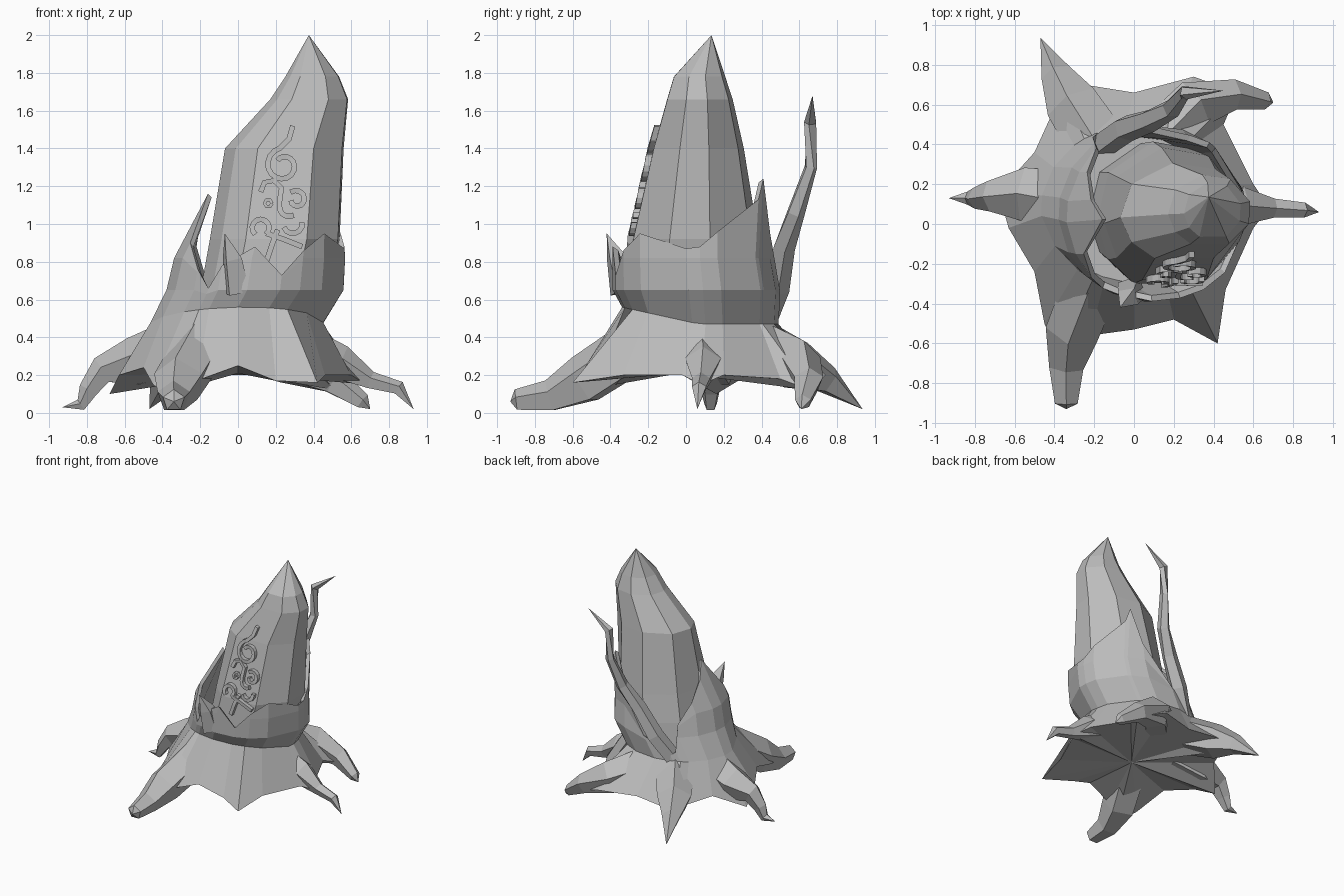
import bpy, bmesh
from math import cos, sin, pi, atan2, radians
from mathutils import Vector
from mathutils.bvhtree import BVHTree

cube = bpy.data.objects.get("Cube")
if cube:
    bpy.data.objects.remove(cube)

grey = bpy.data.materials.new("stone_grey")
grey.use_nodes = True
grey.diffuse_color = (.5, .5, .5, 1)
grey.node_tree.nodes["Principled BSDF"].inputs["Base Color"].default_value = (.5, .5, .5, 1)


def finish(name, bm):
    bmesh.ops.recalc_face_normals(bm, faces=bm.faces)
    mesh = bpy.data.meshes.new(name)
    bm.to_mesh(mesh)
    bm.free()
    mesh.materials.append(grey)
    obj = bpy.data.objects.new(name, mesh)
    bpy.context.collection.objects.link(obj)
    return obj


def loft(name, rings, start=None, end=None):
    """Skin equal-length rings; close the ends with a flat cap or a fan to a point."""
    bm = bmesh.new()
    loops = [[bm.verts.new(p) for p in ring] for ring in rings]
    n = len(loops[0])
    for a, b in zip(loops, loops[1:]):
        for i in range(n):
            j = (i + 1) % n
            bm.faces.new((a[i], a[j], b[j], b[i]))
    for loop, tip in ((loops[0], start), (loops[-1], end)):
        if tip is None:
            bm.faces.new(loop)
        else:
            v = bm.verts.new(tip)
            for i in range(n):
                bm.faces.new((loop[i], loop[(i + 1) % n], v))
    return finish(name, bm)


def outline_point(table, z, angle, inset=0):
    """Point on an oval cross-section whose extents vary with height."""
    lo, hi = table[0], table[-1]
    for a, b in zip(table, table[1:]):
        if a[0] <= z <= b[0]:
            lo, hi = a, b
    t = min(max((z - lo[0]) / (hi[0] - lo[0]), 0), 1)
    left, right, front, back = [u + (v - u) * t for u, v in zip(lo[1:], hi[1:])]
    rx, ry = (right - left) / 2 - inset, (back - front) / 2 - inset
    return Vector(((left + right) / 2 + rx * cos(angle), (front + back) / 2 + ry * sin(angle), z))


def tube(name, path, sides=5, twist=0):
    """Tapering faceted limb along (x, y, z, radius) points."""
    pts = [Vector(p[:3]) for p in path]
    rings = []
    for i, p in enumerate(pts[:-1]):
        along = (pts[i + 1] - pts[max(i - 1, 0)]).normalized()
        side = along.cross(Vector((0, 0, 1))).normalized()
        up = side.cross(along)
        r = path[i][3]
        rings.append([p + r * (side * cos(twist + 2 * pi * k / sides) + up * sin(twist + 2 * pi * k / sides))
                      for k in range(sides)])
    return loft(name, rings, end=pts[-1])


# Leaning standing stone: height, left, right, front, back
stone_shape = [
    (.5, -.23, .41, -.29, .41),
    (.7, -.19, .5, -.34, .42),
    (.92, -.15, .55, -.32, .39),
    (1.4, -.07, .57, -.20, .31),
    (1.66, .17, .59, -.12, .25),
    (1.78, .25, .54, -.08, .21),
]
stone_angles = [radians(a) for a in (-117, -62, -20, 15, 60, 100, 145, 185, 215)]
stone = loft("standing_stone",
             [[outline_point(stone_shape, row[0], a) for a in stone_angles] for row in stone_shape],
             end=(.375, .135, 2))

# Hollow stump: flared foot points with the height of the broken rim above each
stump_shape = [
    (.47, -.47, .45, -.35, .49),
    (.56, -.41, .49, -.34, .5),
    (.65, -.38, .56, -.39, .5),
    (.8, -.35, .57, -.39, .47),
    (.95, -.27, .56, -.39, .47),
    (1.16, -.16, .53, -.38, .49),
    (1.3, -.14, .5, -.36, .5),
]
feet = [
    (0, -.53, .25, .88), (.2, -.48, .17, .73), (.42, -.6, .16, .86), (.46, -.33, .2, .95),
    (.6, -.02, .2, .87), (.68, .08, .15, .88), (.6, .2, .2, .96), (.45, .5, .18, 1.13),
    (.52, .66, .12, 1.24), (.3, .74, .2, .95), (0, .66, .2, .64), (-.25, .7, .2, .52),
    (-.42, .8, .12, .54), (-.4, .58, .2, .75), (-.5, .36, .22, .9), (-.68, .16, .1, 1.04),
    (-.63, -.02, .2, 1.16), (-.5, -.24, .24, .9), (-.45, -.5, .15, .76),
    (-.38, -.66, .1, .66), (-.22, -.56, .17, .78),
]
feet.sort(key=lambda f: atan2(f[1] - .03, f[0] - .05))
turns = [atan2(f[1] - .03, f[0] - .05) for f in feet]
rims = [f[3] for f in feet]
stump_rings = [[Vector(f[:3]) for f in feet]]
stump_rings.append([outline_point(stump_shape, .47 + .09 * max(0, -sin(a)), a) for a in turns])
for level, gap in ((.65, .03), (.82, .015)):
    stump_rings.append([outline_point(stump_shape, min(level, h - gap), a) for a, h in zip(turns, rims)])
stump_rings.append([outline_point(stump_shape, h, a) for a, h in zip(turns, rims)])
stump_rings.append([outline_point(stump_shape, h - .02, a, .03) for a, h in zip(turns, rims)])
stump_rings.append([outline_point(stump_shape, .5, a, .05) for a in turns])
loft("hollow_stump", stump_rings, start=(0, -.03, .21), end=(.1, .05, .5))

# Splinter standing up from the rim
tube("front_splinter", [(-.01, -.33, .64, .08), (-.03, -.37, .82, .06), (-.07, -.42, .95, 0)], 4)

# Roots reaching down to the ground
roots = {
    "front_root": [(-.18, -.22, .38, .15), (-.31, -.54, .17, .14), (-.34, -.72, .085, .09),
                   (-.34, -.9, .065, .06), (-.34, -.93, .06, 0)],
    "right_root": [(-.3, .1, .34, .17), (-.55, .15, .26, .14), (-.72, .14, .22, .08),
                   (-.79, .13, .12, .055), (-.83, .13, .04, .035), (-.93, .13, .03, 0)],
    "left_root": [(.28, .08, .36, .13), (.54, .09, .26, .1), (.7, .08, .17, .05),
                  (.85, .07, .13, .04), (.93, .06, .02, 0)],
    "back_right_root": [(-.15, .35, .36, .16), (-.31, .6, .24, .14), (-.39, .75, .17, .08),
                        (-.47, .935, .02, 0)],
    "back_left_root": [(.1, .38, .34, .15), (.3, .6, .26, .13), (.5, .65, .17, .08),
                       (.66, .62, .06, .045), (.7, .61, .02, 0)],
}
for name, path in roots.items():
    tube(name, path, 5, pi / 10)

# Thin branch curling up behind the stone
tube("back_branch", [(-.16, .4, .46, .07), (-.04, .48, .66, .07), (.08, .52, .88, .06),
                     (.19, .58, 1.06, .05), (.25, .66, 1.3, .035), (.26, .66, 1.54, .035),
                     (.45, .67, 1.68, 0)], 5)

# Raised swirl ornaments on the front of the stone
surface = BVHTree.FromObject(stone, bpy.context.evaluated_depsgraph_get())


def arc(cx, cz, r0, r1, a0, a1, steps=10):
    """Spiral arc in the front plane, angles in degrees."""
    out = []
    for k in range(steps + 1):
        t = k / steps
        r, a = r0 + (r1 - r0) * t, radians(a0 + (a1 - a0) * t)
        out.append((cx + r * cos(a), cz + r * sin(a)))
    return out


def ornament(name, pts, half=.014, depth=.03):
    """Square-edged band that follows the stone surface."""
    rings = []
    for i, (x, z) in enumerate(pts):
        a, b = pts[max(i - 1, 0)], pts[min(i + 1, len(pts) - 1)]
        across = Vector((a[1] - b[1], 0, b[0] - a[0])).normalized() * half
        hit = surface.ray_cast(Vector((x, -2, z)), Vector((0, 1, 0)))[0]
        base = hit if hit else Vector((x, -.25, z))
        out = Vector((0, -depth, 0))
        sunk = Vector((0, depth, 0))
        rings.append([base + across + out, base - across + out, base - across + sunk, base + across + sunk])
    loft(name, rings)


ornament("large_swirl", [(.29, 1.52), (.27, 1.45), (.22, 1.4)] + arc(.24, 1.31, .09, .04, 120, 500, 16))
ornament("middle_hook", [(.12, 1.17), (.14, 1.22), (.19, 1.23), (.23, 1.19), (.22, 1.12)]
         + arc(.27, 1.09, .05, .05, 180, 300, 5))
ornament("middle_curl", arc(.31, 1.13, .05, .03, 130, -170))
ornament("small_ring", arc(.16, 1.11, .02, .02, 0, 360, 6), .009)
ornament("lower_hook", arc(.29, 1.0, .05, .05, 200, 370, 6))
ornament("lower_curl", arc(.12, .98, .045, .045, 230, -50))
ornament("long_bar", [(.15, .95), (.24, .92), (.34, .88)])
ornament("short_bar", [(.21, .97), (.18, .89), (.15, .8)])
